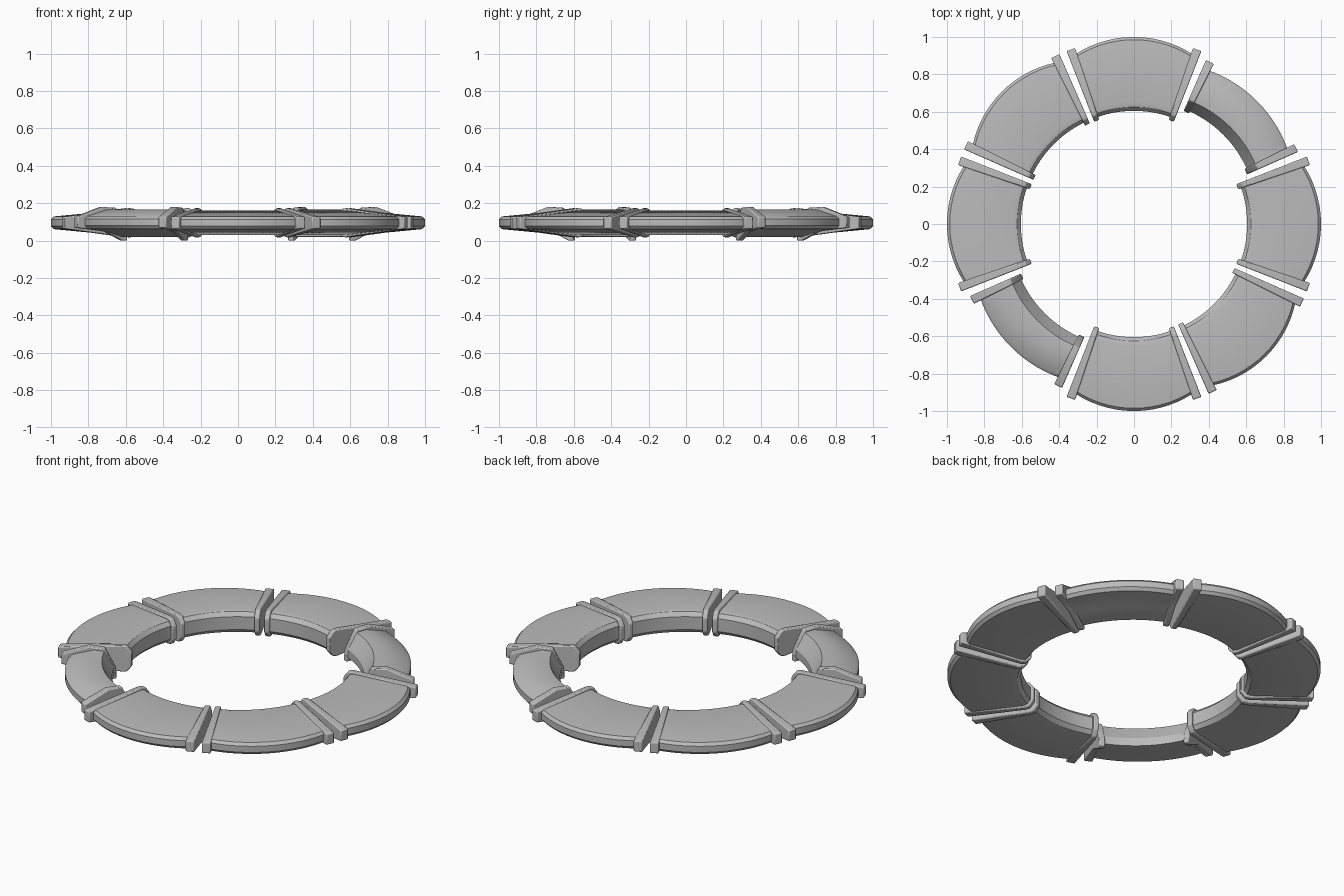
import bpy
import bmesh
from math import sin, cos, radians

cube = bpy.data.objects.get("Cube")
if cube:
    bpy.data.objects.remove(cube)

# Single stone grey
grey = bpy.data.materials.new("stone_grey")
grey.use_nodes = True
COLOUR = (0.5, 0.5, 0.5, 1)
grey.diffuse_color = COLOUR
grey.node_tree.nodes["Principled BSDF"].inputs["Base Color"].default_value = COLOUR

MID = 0.095  # height of the ring's centre plane


def mirrored(upper):
    """Close a half profile of (radius, height above centre) by mirroring it."""
    return ([(r, MID + h) for r, h in upper]
            + [(r, MID - h) for r, h in reversed(upper)])


# Wedge cross-sections as (radius, height), from the outer edge inwards
WIDE_BODY = mirrored([(1.0, 0.018), (0.985, 0.034), (0.65, 0.066),
                      (0.625, 0.06), (0.605, 0.038)])
WIDE_RIB = mirrored([(0.992, 0.032), (0.64, 0.078), (0.615, 0.074), (0.587, 0.04)])
# Skewed cross-sections for two opposite diagonal segments
SKEW_BODY = [(0.93, 0.115), (0.915, 0.13), (0.79, 0.165), (0.73, 0.16),
             (0.675, 0.07), (0.675, 0.022), (0.70, 0.02), (0.78, 0.045),
             (0.915, 0.062), (0.93, 0.08)]
SKEW_RIB = [(0.957, 0.127), (0.81, 0.18), (0.725, 0.175), (0.665, 0.06),
            (0.66, 0.0), (0.69, 0.0), (0.79, 0.05), (0.957, 0.068)]


def sweep(name, profile, centre, start, end, steps, drop=0.0, bevel=0.0):
    """Sweep a profile about z; drop pulls the outer rim in towards the ends."""
    bm = bmesh.new()
    rings = []
    for i in range(steps + 1):
        a = start + (end - start) * i / steps
        t = radians(centre + a)
        pull = drop * (a / 19) ** 2
        ring = []
        for r, z in profile:
            rr = r - pull * max(0, r - 0.6) / 0.4
            ring.append(bm.verts.new((rr * cos(t), rr * sin(t), z)))
        rings.append(ring)
    n = len(profile)
    for a, b in zip(rings, rings[1:]):
        for j in range(n):
            k = (j + 1) % n
            bm.faces.new((a[j], a[k], b[k], b[j]))
    bm.faces.new(rings[0])
    bm.faces.new(rings[-1])
    bmesh.ops.recalc_face_normals(bm, faces=bm.faces)
    mesh = bpy.data.meshes.new(name)
    bm.to_mesh(mesh)
    bm.free()
    mesh.materials.append(grey)
    obj = bpy.data.objects.new(name, mesh)
    bpy.context.collection.objects.link(obj)
    if bevel:
        mod = obj.modifiers.new("soft_edges", "BEVEL")
        mod.width = bevel
        mod.segments = 2
    bpy.ops.object.select_all(action="DESELECT")
    obj.select_set(True)
    bpy.context.view_layer.objects.active = obj
    bpy.ops.object.shade_smooth_by_angle(angle=radians(30))


# Eight segments, each with a raised rib at both ends
NAMES = ["left", "back_left", "back", "back_right",
         "right", "front_right", "front", "front_left"]
for i, side in enumerate(NAMES):
    skew = i in (1, 5)
    body, rib = (SKEW_BODY, SKEW_RIB) if skew else (WIDE_BODY, WIDE_RIB)
    sweep(side + "_segment", body, i * 45, -19.2, 19.2, 14, 0.02 if skew else 0.04)
    for s, label in ((-1, "start"), (1, "end")):
        sweep(f"{side}_{label}_rib", rib, i * 45 + s * 19.9, -1.4, 1.4, 1, bevel=0.006)
